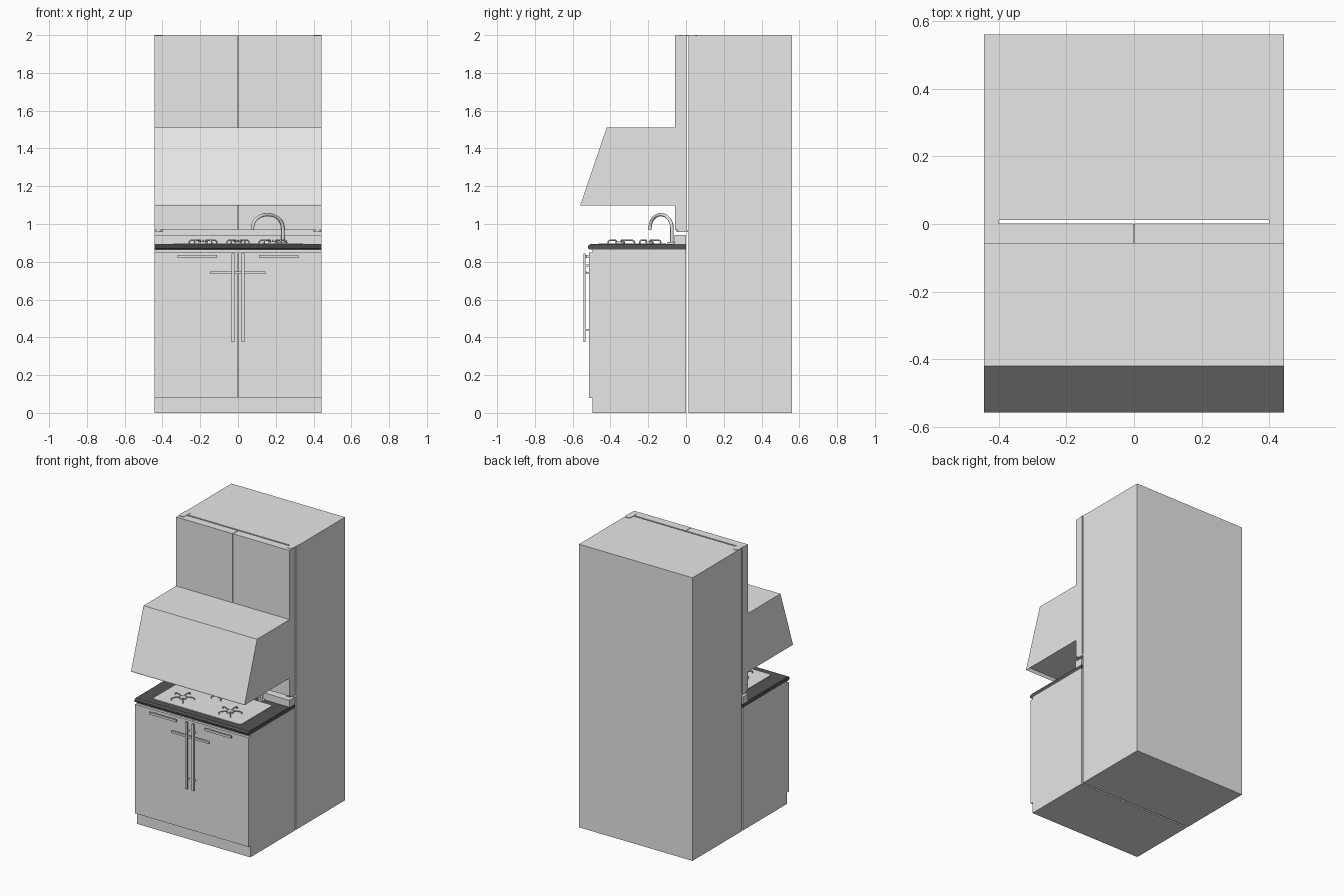
import bpy, bmesh, math
from mathutils import Vector

cube = bpy.data.objects.get("Cube")
if cube:
    bpy.data.objects.remove(cube, do_unlink=True)


def material(name, value):
    m = bpy.data.materials.new(name)
    m.use_nodes = True
    colour = (value, value, value, 1)
    m.diffuse_color = colour
    m.node_tree.nodes["Principled BSDF"].inputs["Base Color"].default_value = colour
    return m


GREY = material("light grey", 0.8)
DARK = material("dark stone", 0.09)
HALF = 0.443  # half width of the whole unit


def finish(name, bm, mat):
    bmesh.ops.recalc_face_normals(bm, faces=bm.faces[:])
    mesh = bpy.data.meshes.new(name)
    bm.to_mesh(mesh)
    bm.free()
    mesh.materials.append(mat)
    obj = bpy.data.objects.new(name, mesh)
    bpy.context.collection.objects.link(obj)
    return obj


def extrude(name, points, step, mat):
    """Close a flat outline and extrude it along a vector."""
    bm = bmesh.new()
    face = bm.faces.new([bm.verts.new(p) for p in points])
    out = bmesh.ops.extrude_face_region(bm, geom=[face])
    moved = [v for v in out["geom"] if isinstance(v, bmesh.types.BMVert)]
    bmesh.ops.translate(bm, verts=moved, vec=step)
    return finish(name, bm, mat)


def box(name, x, y, z, mat=GREY):
    pts = [(x[0], y[0], z[0]), (x[1], y[0], z[0]), (x[1], y[1], z[0]), (x[0], y[1], z[0])]
    return extrude(name, pts, (0, 0, z[1] - z[0]), mat)


def side_profile(name, profile, mat):
    return extrude(name, [(-HALF, y, z) for y, z in profile], (2 * HALF, 0, 0), mat)


def rounded_plate(name, x, y, z, radius, mat=GREY):
    pts = []
    corners = [(x[1], y[1], -1, -1), (x[0], y[1], 1, -1), (x[0], y[0], 1, 1), (x[1], y[0], -1, 1)]
    for i, (cx, cy, sx, sy) in enumerate(corners):
        for k in range(7):
            a = math.pi / 2 * (i + k / 6)
            pts.append((cx + sx * radius + radius * math.cos(a),
                        cy + sy * radius + radius * math.sin(a), z[0]))
    return extrude(name, pts, (0, 0, z[1] - z[0]), mat)


def cylinder(name, centre, radius, depth, mat=GREY):
    pts = [(centre[0] + radius * math.cos(math.tau * i / 24),
            centre[1] + radius * math.sin(math.tau * i / 24), centre[2]) for i in range(24)]
    return extrude(name, pts, (0, 0, depth), mat)


def tube(name, paths, radius, mat=GREY):
    """Round bars along one or more polylines."""
    curve = bpy.data.curves.new(name, "CURVE")
    curve.dimensions = "3D"
    curve.bevel_depth = radius
    curve.bevel_resolution = 2
    curve.use_fill_caps = True
    for path in paths:
        s = curve.splines.new("POLY")
        s.points.add(len(path) - 1)
        for p, co in zip(s.points, path):
            p.co = (*co, 1)
    obj = bpy.data.objects.new(name, curve)
    curve.materials.append(mat)
    bpy.context.collection.objects.link(obj)
    return obj


# Tall rear cabinet
box("rear_cabinet", (-HALF, HALF), (0.012, 0.56), (0, 1.997))

# Base cabinet with toe kick, doors and counter
box("base_cabinet", (-HALF, HALF), (-0.495, 0), (0, 0.865))
side_profile("countertop", [(-0.51, 0.865), (-0.52, 0.873), (-0.52, 0.883), (-0.508, 0.893),
                            (0, 0.893), (0, 0.865)], DARK)
box("backsplash", (-HALF, HALF), (-0.06, 0), (0.893, 0.942))

for side, label in ((-1, "right"), (1, "left")):
    inner, outer = side * 0.0015, side * HALF
    xs = sorted((inner, outer))
    box(label + "_base_door", xs, (-0.513, -0.495), (0.08, 0.85))
    box(label + "_upper_door", xs, (-0.057, 0.002), (0.968, 1.997))

    # Vertical pull and drawer pull with their standoffs
    x = side * 0.026
    box(label + "_door_handle", (x - 0.008, x + 0.008), (-0.543, -0.531), (0.375, 0.845))
    for z in (0.44, 0.78):
        box(label + "_door_standoff", (x - 0.005, x + 0.005), (-0.533, -0.512), (z - 0.005, z + 0.005))
    xs = sorted((side * 0.11, side * 0.32))
    box(label + "_drawer_handle", xs, (-0.535, -0.525), (0.82, 0.836))
    for x in (side * 0.14, side * 0.29):
        box(label + "_drawer_standoff", (x - 0.005, x + 0.005), (-0.527, -0.512), (0.823, 0.833))

    # Hinge covers above and below the upper doors
    xs = sorted((side * 0.399, outer))
    rounded_plate(label + "_top_hinge", xs, (-0.035, 0.058), (1.995, 2.0), 0.0215)
    rounded_plate(label + "_lower_hinge", xs, (-0.05, 0.03), (0.958, 0.968), 0.0215)

# Cross bar over the base doors
box("cross_handle", (-0.148, 0.145), (-0.533, -0.523), (0.734, 0.749))
for x in (-0.11, 0.11):
    box("cross_standoff", (x - 0.005, x + 0.005), (-0.525, -0.512), (0.737, 0.746))

# Sloped hood with a recessed underside
hood = side_profile("hood", [(-0.42, 1.51), (-0.057, 1.51), (-0.057, 1.097), (-0.558, 1.097),
                             (-0.558, 1.105)], GREY)
bm = bmesh.new()
bm.from_mesh(hood.data)
under = [f for f in bm.faces if f.normal.z < -0.9]
bmesh.ops.inset_region(bm, faces=under, thickness=0.015)
bmesh.ops.translate(bm, verts=list(under[0].verts), vec=(0, 0, 0.02))
bm.to_mesh(hood.data)
bm.free()

# Cooktop plate and gas burners
rounded_plate("cooktop", (-0.345, 0.345), (-0.462, -0.105), (0.892, 0.898), 0.02)
for name, cx, cy, r in (("front_right", -0.185, -0.35, 0.078),
                        ("front_left", 0.185, -0.35, 0.078),
                        ("rear", 0, -0.195, 0.062)):
    cylinder(name + "_burner", (cx, cy, 0.897), r * 0.3, 0.01)
    arms = []
    for i in range(5):
        a = math.tau * i / 5 + math.pi / 2
        d = Vector((math.cos(a), math.sin(a), 0))
        c = Vector((cx, cy, 0))
        arms.append([c + d * s * r + Vector((0, 0, z)) for s, z in
                     ((0.25, 0.904), (0.35, 0.914), (0.85, 0.914), (0.97, 0.908), (1, 0.898))])
    tube(name + "_grate", arms, 0.004)

# Gooseneck tap
base, tip = Vector((0.237, -0.075, 0)), Vector((0.077, -0.19, 0))
cylinder("tap_base", (base.x, base.y, 0.892), 0.022, 0.012)
neck = [base + Vector((0, 0, 0.895))]
for i in range(17):
    a = math.pi * i / 16
    neck.append(base.lerp(tip, (1 - math.cos(a)) / 2) + Vector((0, 0, 0.98 + 0.07 * math.sin(a))))
neck.append(tip + Vector((0, 0, 0.968)))
tap = tube("tap", [neck], 0.009)
